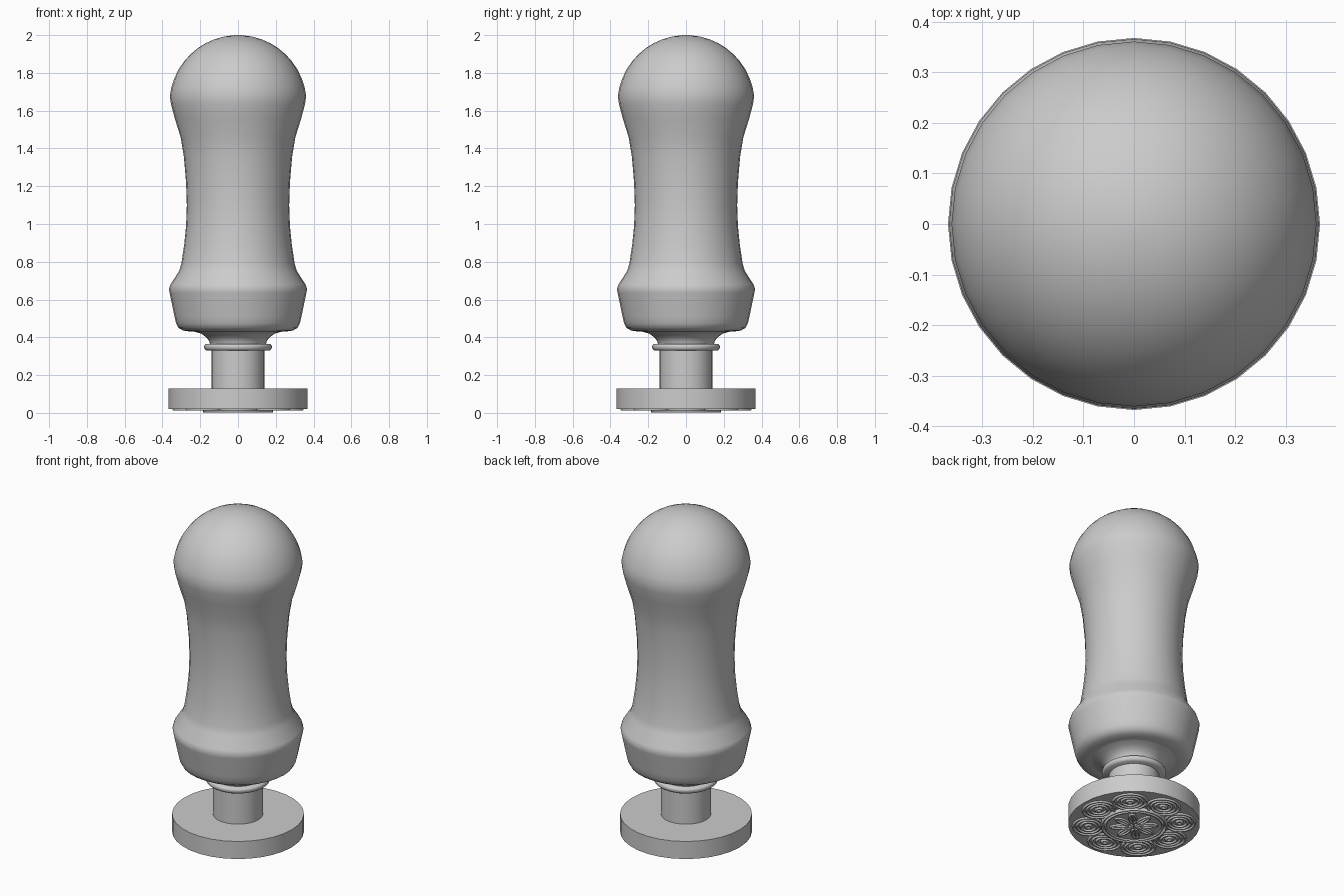
import bpy, math
from math import sin, cos, pi, radians

if "Cube" in bpy.data.objects:
    bpy.data.objects.remove(bpy.data.objects["Cube"])

grey = bpy.data.materials.new("plain grey")
grey.use_nodes = True
colour = (0.6, 0.6, 0.6, 1)
grey.diffuse_color = colour
grey.node_tree.nodes["Principled BSDF"].inputs["Base Color"].default_value = colour


def lathe(name, profile, segments=32, angle=35):
    """Spin a (radius, height) profile about z; end radii of 0 become poles."""
    verts, rings, faces = [], [], []
    for r, z in profile:
        n = segments if r > 0 else 1
        rings.append([len(verts) + i for i in range(n)])
        verts += [(r * cos(2 * pi * i / segments), r * sin(2 * pi * i / segments), z)
                  for i in range(n)]
    for a, b in zip(rings, rings[1:]):
        for i in range(segments):
            j = (i + 1) % segments
            quad = [a[i % len(a)], a[j % len(a)], b[j % len(b)], b[i % len(b)]]
            faces.append(list(dict.fromkeys(quad)))
    mesh = bpy.data.meshes.new(name)
    mesh.from_pydata(verts, [], faces)
    return finish(bpy.data.objects.new(name, mesh), angle)


def finish(ob, angle=35):
    ob.data.materials.append(grey)
    bpy.context.collection.objects.link(ob)
    if ob.type == 'MESH':
        bpy.ops.object.select_all(action='DESELECT')
        ob.select_set(True)
        bpy.context.view_layer.objects.active = ob
        bpy.ops.object.shade_smooth_by_angle(angle=radians(angle))
    return ob


def relief(name, strokes, width, depth, base=0.02):
    """Raised lines on the underside: each stroke is (points, closed)."""
    curve = bpy.data.curves.new(name, 'CURVE')
    curve.dimensions = '3D'
    curve.bevel_depth = width
    curve.bevel_resolution = 1
    for points, closed in strokes:
        spline = curve.splines.new('POLY')
        spline.points.add(len(points) - 1)
        for p, (x, y) in zip(spline.points, points):
            p.co = (x, y, 0, 1)
        spline.use_cyclic_u = closed
    ob = finish(bpy.data.objects.new(name, curve))
    ob.location.z = base
    ob.scale.z = depth / width
    return ob


def oval(cx, rx, ry, turn=0, n=20):
    """Ellipse centred at distance cx from the middle, turned about the middle."""
    pts = [(cx + rx * cos(2 * pi * i / n), ry * sin(2 * pi * i / n)) for i in range(n)]
    return [(x * cos(turn) - y * sin(turn), x * sin(turn) + y * cos(turn)) for x, y in pts], True


# Turned handle with a domed top
dome = [(0.363 * cos(radians(a)), 1.637 + 0.363 * sin(radians(a))) for a in range(14, 90, 8)]
lathe("handle", [(0, 0.43), (0.25, 0.43), (0.29, 0.436), (0.315, 0.45), (0.328, 0.475),
                 (0.336, 0.51), (0.362, 0.635), (0.366, 0.655), (0.358, 0.68), (0.312, 0.75),
                 (0.3, 0.79), (0.285, 0.89), (0.275, 0.99), (0.271, 1.1), (0.275, 1.22),
                 (0.287, 1.36), (0.304, 1.46), (0.335, 1.56), (0.355, 1.635),
                 (0.361, 1.68)] + dome + [(0, 2.0)], angle=50)

# Metal neck, collar, stem and stamping disc
lathe("flared_neck", [(0, 0.36), (0.148, 0.36), (0.152, 0.38), (0.168, 0.4),
                      (0.195, 0.42), (0.24, 0.432), (0, 0.432)])
lathe("collar", [(0, 0.33), (0.168, 0.33), (0.177, 0.338), (0.18, 0.35),
                 (0.177, 0.36), (0.168, 0.365), (0, 0.365)], angle=50)
lathe("stem", [(0, 0.12), (0.14, 0.12), (0.14, 0.335), (0, 0.335)])
lathe("seal_disc", [(0, 0.02), (0.368, 0.02), (0.368, 0.128), (0, 0.128)])

# Flower of nested petals around the underside
turns = [2 * pi * k / 8 for k in range(8)]
relief("petal_outlines", [oval(0.255, 0.085 * s, 0.095 * s, t)
                          for t in turns for s in (1, 0.75, 0.5)], 0.007, 0.01)
relief("petal_hearts", [oval(0.255, 0.014, 0.018, t, 10) for t in turns], 0.009, 0.01)

# Central medallion with a rope border and a leafy star
lathe("medallion", [(0, 0.01), (0.16, 0.01), (0.165, 0.021), (0, 0.021)])
relief("medallion_rims", [oval(0, r, r, 0, 32) for r in (0.18, 0.16)], 0.008, 0.02)
relief("medallion_leaves", [oval(0.082, 0.05, 0.02, t, 14) for t in turns], 0.005, 0.01, 0.01)
relief("medallion_veins", [([(0, 0), (0.13 * cos(t), 0.13 * sin(t))], False) for t in turns],
       0.005, 0.01, 0.01)
